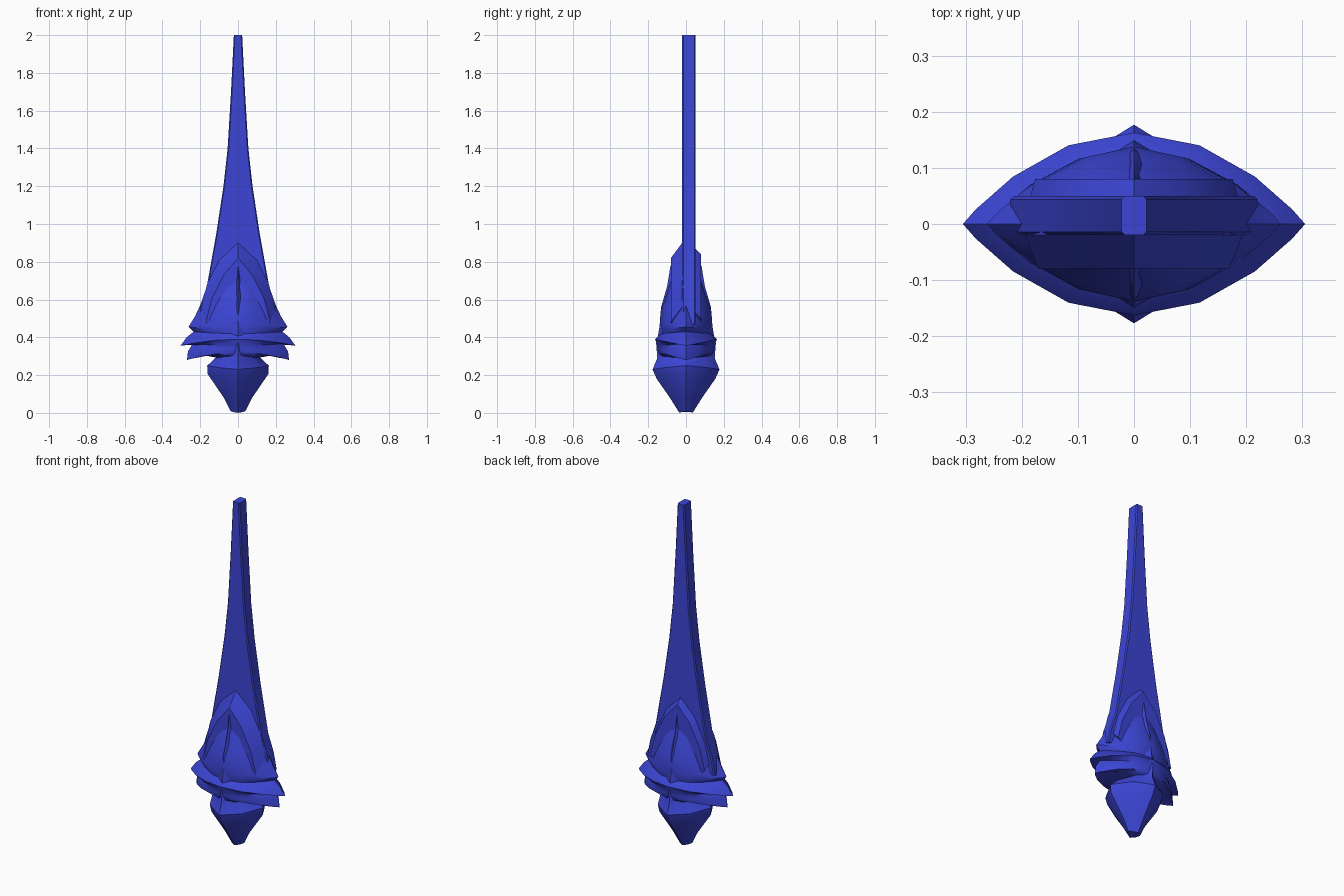
import bpy, bmesh, math

cube = bpy.data.objects.get("Cube")
if cube:
    bpy.data.objects.remove(cube, do_unlink=True)

BLUE = (0.045, 0.06, 0.66, 1)
mat = bpy.data.materials.new("royal blue")
mat.use_nodes = True
mat.diffuse_color = BLUE
mat.node_tree.nodes["Principled BSDF"].inputs["Base Color"].default_value = BLUE


def loft(name, rings, angle=35):
    """Skin a stack of equal-length point rings and cap both ends."""
    bm = bmesh.new()
    loops = [[bm.verts.new(p) for p in ring] for ring in rings]
    for a, b in zip(loops, loops[1:]):
        for i in range(len(a)):
            j = (i + 1) % len(a)
            bm.faces.new((a[i], a[j], b[j], b[i]))
    bm.faces.new(loops[0])
    bm.faces.new(loops[-1])
    bmesh.ops.recalc_face_normals(bm, faces=bm.faces)
    mesh = bpy.data.meshes.new(name)
    bm.to_mesh(mesh)
    bm.free()
    mesh.materials.append(mat)
    obj = bpy.data.objects.new(name, mesh)
    bpy.context.collection.objects.link(obj)
    bpy.ops.object.select_all(action='DESELECT')
    obj.select_set(True)
    bpy.context.view_layer.objects.active = obj
    bpy.ops.object.shade_smooth_by_angle(angle=math.radians(angle))
    return obj


def lens(w, d, z_mid, z_edge, n=16, px=1.0, py=1.9):
    """Pointed oval ring whose height differs between middle and side tips."""
    ring = []
    for i in range(n):
        c, s = math.cos(math.tau * i / n), math.sin(math.tau * i / n)
        ring.append((w * math.copysign(abs(c) ** px, c),
                     d * math.copysign(abs(s) ** py, s),
                     z_mid + (z_edge - z_mid) * c * c))
    return ring


# Long tapering blade with lightly chamfered edges
def blade_ring(w, z):
    y0, y1, e = -0.02, 0.05, 0.006
    return [(-w, y0 + e, z), (-w + e, y0, z), (w - e, y0, z), (w, y0 + e, z),
            (w, y1 - e, z), (w - e, y1, z), (-w + e, y1, z), (-w, y1 - e, z)]


blade = [(0.22, 0.47), (0.2, 0.57), (0.165, 0.67), (0.115, 0.95),
         (0.077, 1.2), (0.055, 1.4), (0.037, 1.7), (0.022, 2.0)]
loft("blade", [blade_ring(w, z) for w, z in blade])


# Pointed arch hugging both faces of the blade
def arch_ring(y, grow):
    outer = [(0.17, 0.48), (0.14, 0.6), (0.075, 0.73)]
    inner = [(0.03, 0.64), (0.085, 0.54), (0.12, 0.45)]
    right = [(x + grow * 0.3, z + grow) for x, z in outer]
    pts = [(0, 0.82 + grow)] + right[::-1] + inner[::-1] + [(0, 0.72)]
    pts += [(-x, z) for x, z in inner] + [(-x, z) for x, z in right]
    return [(x, y, z) for x, z in pts]


loft("arch", [arch_ring(-0.08, 0), arch_ring(-0.02, 0.08),
              arch_ring(0.05, 0.05), arch_ring(0.08, 0.02)])

# Flaring guard with three tiers of drooping side spikes
guard = [(0.05, 0.03, 0.82, 0.78), (0.12, 0.07, 0.74, 0.7),
         (0.165, 0.1, 0.64, 0.65), (0.2, 0.128, 0.56, 0.57),
         (0.228, 0.138, 0.5, 0.51), (0.25, 0.136, 0.46, 0.475),
         (0.262, 0.134, 0.44, 0.455), (0.235, 0.132, 0.42, 0.43),
         (0.272, 0.15, 0.405, 0.4), (0.305, 0.163, 0.39, 0.355),
         (0.24, 0.152, 0.355, 0.367), (0.265, 0.15, 0.34, 0.325),
         (0.27, 0.145, 0.32, 0.28), (0.2, 0.14, 0.305, 0.308),
         (0.1, 0.12, 0.29, 0.29)]
loft("guard", [lens(*r) for r in guard], 40)


# Raised central ridge on the front and back of the guard
def ridge_ring(side, w, y, z):
    return [(-w, side * 0.06, z), (-w * 0.6, side * (y - 0.02), z),
            (0, side * y, z), (w * 0.6, side * (y - 0.02), z),
            (w, side * 0.06, z)]


for side, name in ((-1, "front_ridge"), (1, "back_ridge")):
    steps = [(0.008, 0.082, 0.78), (0.025, 0.1, 0.67), (0.045, 0.132, 0.56),
             (0.05, 0.14, 0.46), (0.06, 0.15, 0.4), (0.05, 0.14, 0.33)]
    loft(name, [ridge_ring(side, *s) for s in steps])

# Faceted pommel, peaked at front and back where it meets the guard
pommel = [(0.04, 0.035, 0.0, 0.01), (0.075, 0.085, 0.08, 0.08),
          (0.16, 0.155, 0.18, 0.205), (0.163, 0.177, 0.23, 0.25),
          (0.12, 0.152, 0.29, 0.29), (0.08, 0.158, 0.37, 0.31),
          (0.04, 0.1, 0.4, 0.34)]
loft("pommel", [lens(*r, n=8, px=1.3, py=1.3) for r in pommel])
